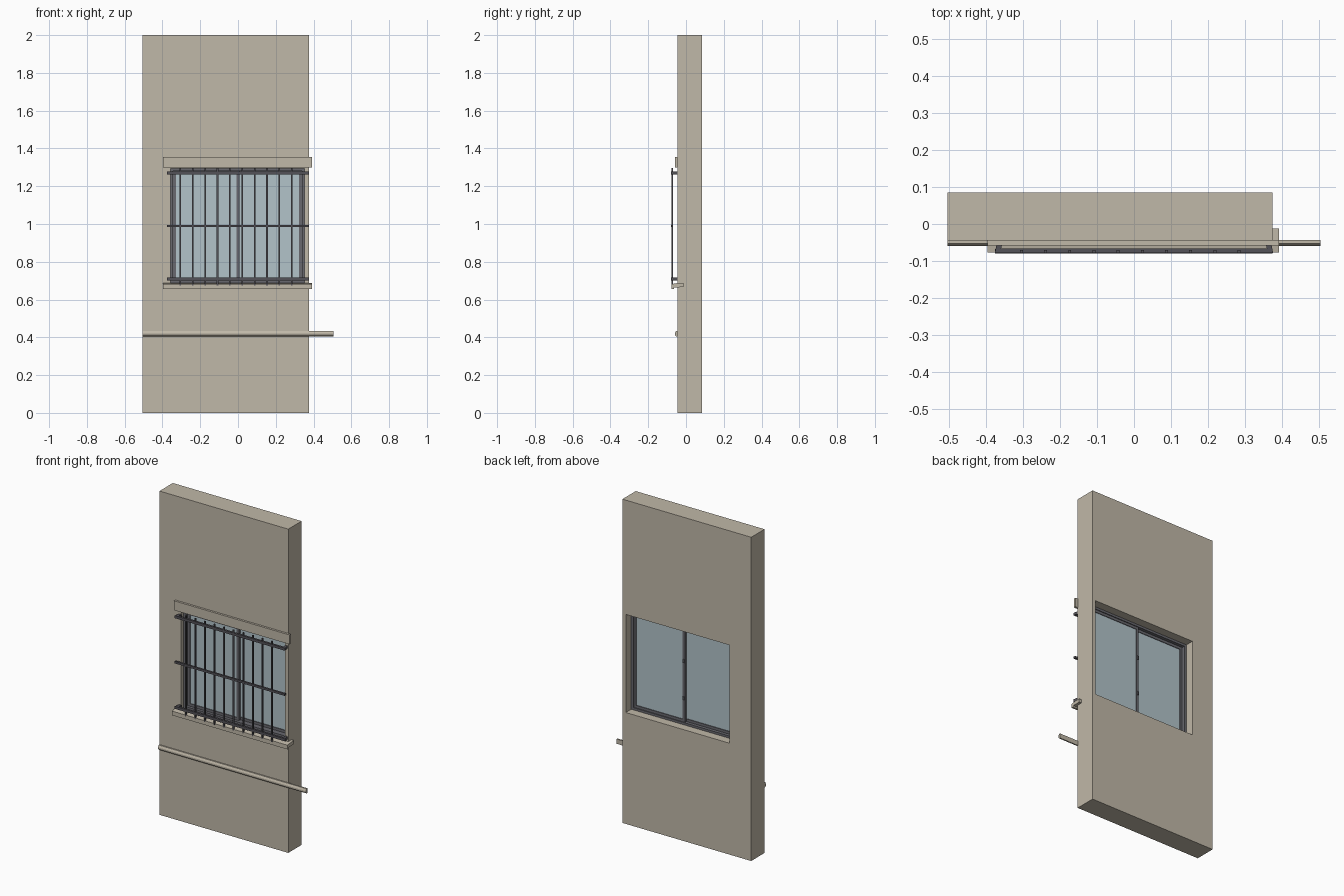
import bpy, bmesh

if "Cube" in bpy.data.objects:
    bpy.data.objects.remove(bpy.data.objects["Cube"])

def material(name, srgb):
    m = bpy.data.materials.new(name)
    lin = [((c / 255 + 0.055) / 1.055) ** 2.4 for c in srgb]
    m.diffuse_color = (*lin, 1)
    m.use_nodes = True
    m.node_tree.nodes["Principled BSDF"].inputs["Base Color"].default_value = m.diffuse_color
    return m

WALL = material("beige plaster", (192, 184, 168))
FRAME = material("grey window frame", (104, 104, 110))
BARS = material("dark iron", (84, 82, 88))
GLASS = material("pale blue glass", (178, 195, 202))

def finish(name, bm, mat):
    bmesh.ops.recalc_face_normals(bm, faces=bm.faces)
    me = bpy.data.meshes.new(name)
    bm.to_mesh(me)
    bm.free()
    me.materials.append(mat)
    ob = bpy.data.objects.new(name, me)
    bpy.context.collection.objects.link(ob)
    return ob

def add_box(bm, x0, x1, y0, y1, z0, z1):
    vs = bmesh.ops.create_cube(bm, size=1)["verts"]
    for v in vs:
        v.co = (x1 if v.co.x > 0 else x0, y1 if v.co.y > 0 else y0, z1 if v.co.z > 0 else z0)

def boxes(name, mat, *specs):
    bm = bmesh.new()
    for s in specs:
        add_box(bm, *s)
    return finish(name, bm, mat)

def extrude(name, mat, points, vec):
    bm = bmesh.new()
    face = bm.faces.new([bm.verts.new(p) for p in points])
    new = bmesh.ops.extrude_face_region(bm, geom=[face], use_keep_orig=True)["geom"]
    bmesh.ops.translate(bm, vec=vec, verts=[g for g in new if isinstance(g, bmesh.types.BMVert)])
    return finish(name, bm, mat)

def surround(x0, x1, y0, y1, z0, z1, w):
    # four members of a rectangular frame
    return [(x0, x0 + w, y0, y1, z0, z1), (x1 - w, x1, y0, y1, z0, z1),
            (x0 + w, x1 - w, y0, y1, z0, z0 + w), (x0 + w, x1 - w, y0, y1, z1 - w, z1)]

# wall with window opening
X0, X1, Z0, Z1 = -0.357, 0.352, 0.688, 1.294
wall = boxes("wall", WALL, (-0.505, 0.375, -0.045, 0.085, 0, 2))
cutter = boxes("opening_cutter", WALL, (X0, X1, -0.2, 0.2, Z0, Z1))
cutter.hide_render = True
cutter.hide_viewport = True
mod = wall.modifiers.new("opening", "BOOLEAN")
mod.operation = "DIFFERENCE"
mod.solver = "EXACT"
mod.object = cutter

# plaster trims: lintel, sill with drip lip, lower rail moulding
boxes("lintel", WALL, (-0.397, 0.392, -0.058, -0.044, 1.298, 1.356))
sill = [(-0.077, 0.656), (-0.065, 0.656), (-0.062, 0.664), (-0.012, 0.666),
        (-0.012, 0.687), (-0.045, 0.687), (-0.077, 0.682)]
extrude("sill", WALL, [(-0.397, y, z) for y, z in sill], (0.789, 0, 0))
band = [(-0.044, 0.405), (-0.052, 0.405), (-0.059, 0.412), (-0.059, 0.422),
        (-0.053, 0.434), (-0.044, 0.434)]
extrude("band_moulding", WALL, [(-0.505, y, z) for y, z in band], (1.01, 0, 0))

# sliding window: outer frame, two overlapping sashes and panes
boxes("window_frame", FRAME, *surround(X0, X1, -0.02, 0.032, Z0, Z1, 0.014))
for side, a, b, y in (("left", X0 + 0.014, 0.008, -0.002), ("right", -0.012, X1 - 0.014, 0.013)):
    boxes(side + "_sash", FRAME, *surround(a, b, y, y + 0.014, Z0 + 0.014, Z1 - 0.014, 0.016))
    boxes(side + "_glass", GLASS, (a + 0.014, b - 0.014, y + 0.004, y + 0.01, Z0 + 0.028, Z1 - 0.028))
boxes("sash_latches", FRAME, (-0.009, 0.001, 0.027, 0.034, 0.84, 0.86),
      (-0.009, 0.001, 0.027, 0.034, 1.07, 1.09))

# grille: two rails bent back to the wall, a middle rail and uprights
for name, z in (("bottom_rail", 0.71), ("top_rail", 1.27)):
    half = [(0.36, -0.066), (0.353, -0.044), (0.37, -0.044), (0.377, -0.079)]
    path = half + [(-x, y) for x, y in reversed(half)]
    extrude(name, BARS, [(x, y, z - 0.008) for x, y in path], (0, 0, 0.016))
boxes("middle_rail", BARS, (-0.377, 0.375, -0.08, -0.068, 0.983, 0.996))
boxes("grille_bars", BARS, *[(x - 0.004, x + 0.004, -0.078, -0.07, 0.674, 1.296)
                             for x in (-0.305 + 0.0655 * i for i in range(10))])
